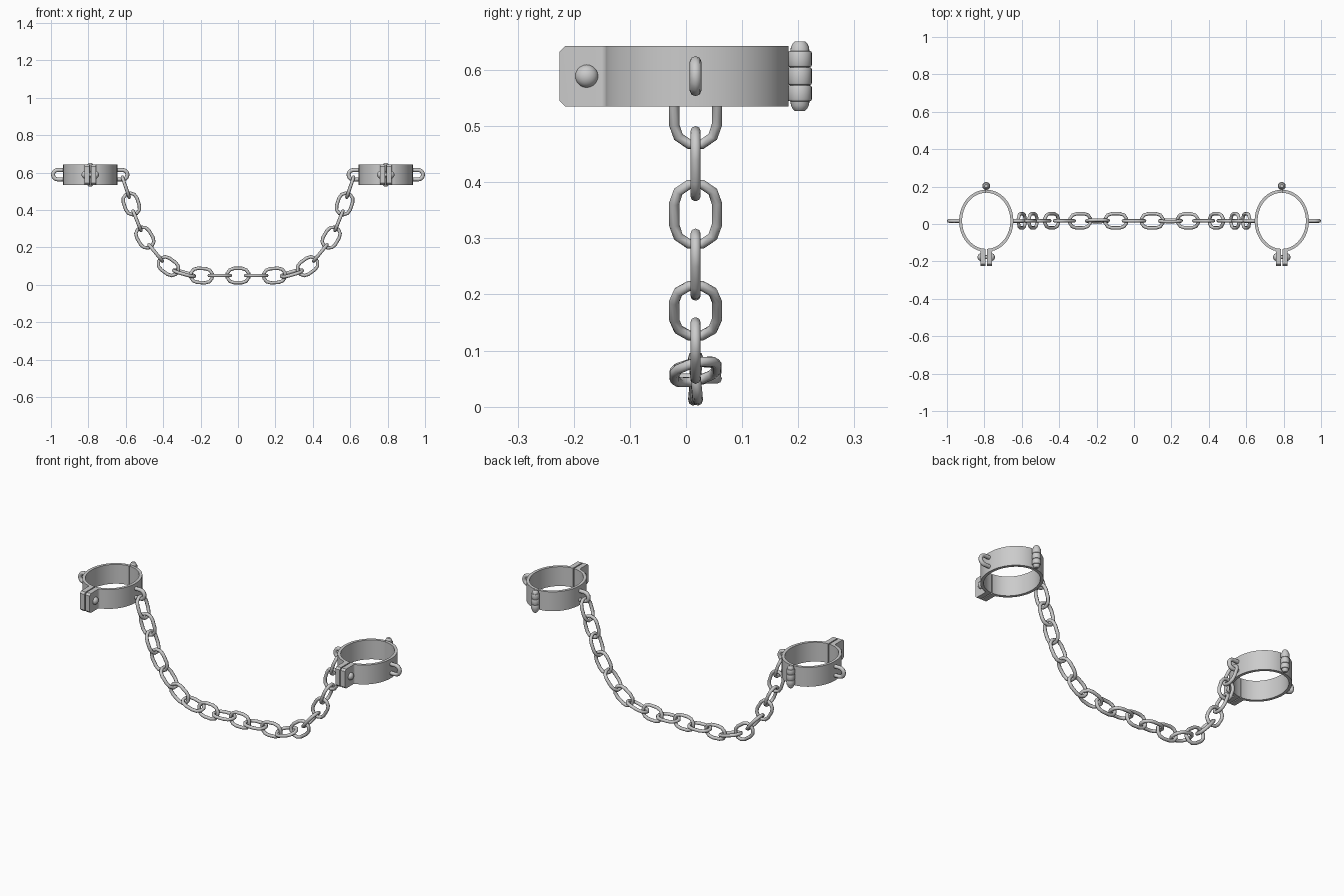
import bpy, bmesh, math
from mathutils import Vector, Matrix

cube = bpy.data.objects.get("Cube")
if cube:
    bpy.data.objects.remove(cube, do_unlink=True)

# One light grey iron for everything
iron = bpy.data.materials.new("light grey iron")
iron.use_nodes = True
COLOUR = (0.6, 0.6, 0.6, 1)
iron.diffuse_color = COLOUR
iron.node_tree.nodes["Principled BSDF"].inputs["Base Color"].default_value = COLOUR

CX, CY, CZ = 0.79, 0.017, 0.589     # cuff centre
RX, RY, WALL = 0.145, 0.166, 0.016  # outer radii and wall of the band
HALF_H = 0.054


def activate(ob):
    bpy.ops.object.select_all(action='DESELECT')
    ob.select_set(True)
    bpy.context.view_layer.objects.active = ob


def add(name, data, angle):
    ob = bpy.data.objects.new(name, data)
    bpy.context.collection.objects.link(ob)
    activate(ob)
    if ob.type == 'CURVE':
        bpy.ops.object.convert(target='MESH')
        ob = bpy.context.view_layer.objects.active
    ob.data.materials.clear()
    ob.data.materials.append(iron)
    bpy.ops.object.shade_smooth_by_angle(angle=math.radians(angle))
    return ob


def mesh_from(name, bm, angle=40):
    bmesh.ops.recalc_face_normals(bm, faces=bm.faces)
    me = bpy.data.meshes.new(name)
    bm.to_mesh(me)
    bm.free()
    return add(name, me, angle)


def rod(name, path, radius, closed):
    """Round wire bent along a path."""
    cu = bpy.data.curves.new(name, 'CURVE')
    cu.dimensions = '3D'
    cu.bevel_depth = radius
    cu.bevel_resolution = 2
    cu.use_fill_caps = not closed
    sp = cu.splines.new('POLY')
    sp.points.add(len(path) - 1)
    for p, co in zip(sp.points, path):
        p.co = (*co, 1)
    sp.use_cyclic_u = closed
    return add(name, cu, 65)


def cuff_half(name, cx, s):
    """Half band running from the hinge to a bolted flange."""
    def arc(rx, ry, a0, a1, n=32):
        return [(rx * math.sin(a0 + (a1 - a0) * i / n),
                 CY + ry * math.cos(a0 + (a1 - a0) * i / n)) for i in range(n + 1)]
    tip, thick, gap, fillet = -0.225, 0.03, 0.003, 0.012
    outline = arc(RX, RY, 0.007, math.pi - math.asin((thick + fillet) / RX))
    fy = outline[-1][1] - fillet
    outline += [(thick + fillet - fillet * math.sin(a), fy + fillet * math.cos(a))
                for a in (math.pi / 2 * i / 6 for i in range(1, 7))]
    outline += [(thick, tip), (gap, tip)]
    outline += arc(RX - WALL, RY - WALL, math.pi - gap / (RX - WALL), 0.007)
    bm = bmesh.new()
    face = bm.faces.new([bm.verts.new((cx + s * x, y, CZ - HALF_H)) for x, y in outline])
    top = bmesh.ops.extrude_face_region(bm, geom=[face])["geom"]
    bmesh.ops.translate(bm, vec=(0, 0, 2 * HALF_H),
                        verts=[g for g in top if isinstance(g, bmesh.types.BMVert)])
    # Chamfered flange corners
    ends = [e for e in bm.edges if all(v.co.y < tip + 0.001 for v in e.verts)
            and abs(e.verts[0].co.z - e.verts[1].co.z) < 0.001]
    bmesh.ops.bevel(bm, geom=ends, offset=0.01, segments=1, affect='EDGES')
    mesh_from(name, bm)


def hinge(name, cx):
    """Turned hinge: three knuckles on a capped pin."""
    half = [(0, 0.062), (0.009, 0.062), (0.013, 0.058), (0.016, 0.052), (0.017, 0.045),
            (0.020, 0.044), (0.0215, 0.041), (0.0215, 0.020), (0.020, 0.017),
            (0.017, 0.016), (0.020, 0.015), (0.0215, 0.012)]
    profile = half + [(r, -z) for r, z in reversed(half)]
    bm = bmesh.new()
    vs = [bm.verts.new((cx + r, 0.203, CZ + z)) for r, z in profile]
    es = [bm.edges.new(p) for p in zip(vs, vs[1:])]
    bmesh.ops.spin(bm, geom=vs + es, cent=(cx, 0.203, 0), axis=(0, 0, 1),
                   angle=2 * math.pi, steps=20)
    bmesh.ops.remove_doubles(bm, verts=bm.verts, dist=0.0001)
    mesh_from(name, bm)


def bolt(name, cx):
    """Bolt through both flanges with a domed head on each side."""
    bm = bmesh.new()
    for s in (-1, 1):
        place = (Matrix.Translation((cx + s * 0.029, -0.177, CZ))
                 @ Matrix.Diagonal((0.85, 1, 1, 1)) @ Matrix.Rotation(math.pi / 2, 4, 'Y'))
        bmesh.ops.create_uvsphere(bm, u_segments=20, v_segments=12, radius=0.0205, matrix=place)
    turn = Matrix.Translation((cx, -0.177, CZ)) @ Matrix.Rotation(math.pi / 2, 4, 'Y')
    bmesh.ops.create_cone(bm, cap_ends=True, segments=12, radius1=0.01, radius2=0.01,
                          depth=0.05, matrix=turn)
    mesh_from(name, bm)


def staple(name, cx, s):
    """U-shaped loop fixed to the side of the band."""
    r = 0.025
    path = [(cx + s * 0.135, CY, CZ + r)]
    for i in range(9):
        a = math.pi / 2 - math.pi * i / 8
        path.append((cx + s * (0.174 + r * math.cos(a)), CY, CZ + r * math.sin(a)))
    path.append((cx + s * 0.135, CY, CZ - r))
    rod(name, path, 0.0108, False)


# Two cuffs
for side, m in (("right", -1), ("left", 1)):
    cx = m * CX
    for part, s in (("inner", -m), ("outer", m)):
        cuff_half(f"{side}_cuff_{part}_half", cx, s)
        staple(f"{side}_cuff_{part}_staple", cx, s)
    hinge(f"{side}_cuff_hinge", cx)
    bolt(f"{side}_cuff_bolt", cx)

# Chain link pattern: long axis x, wide axis y
R, STRAIGHT = 0.038, 0.021
link_path = []
for end in (0, 1):
    for i in range(6):
        a = -math.pi / 2 + end * math.pi + math.pi * i / 5
        link_path.append((R * math.cos(a) + (STRAIGHT if end == 0 else -STRAIGHT),
                          R * math.sin(a), 0))
pattern = rod("chain_link", link_path, 0.0092, True)
link_mesh = pattern.data
bpy.data.objects.remove(pattern, do_unlink=True)

# Hanging chain: link centres from the middle out to one cuff, mirrored
HALF = [(0, 0.05), (0.097, 0.05), (0.195, 0.05), (0.288, 0.062), (0.372, 0.1),
        (0.44, 0.171), (0.498, 0.253), (0.54, 0.343), (0.57, 0.433), (0.6, 0.522)]
ROLL = {2: 6, -2: -6, 3: 13, -3: 8}
centres = [(-x, z) for x, z in HALF[:0:-1]] + HALF
last = len(centres) - 1
for i, (x, z) in enumerate(centres):
    k = i - 9
    (xa, za), (xb, zb) = centres[max(i - 1, 0)], centres[min(i + 1, last)]
    t = Vector((xb - xa, 0, zb - za)).normalized()
    across = Vector((0, 1, 0))
    up = t.cross(across)
    roll = math.radians(ROLL.get(k, 0) + (90 if k % 2 == 0 else 0))
    wide = across * math.cos(roll) + up * math.sin(roll)
    rot = Matrix((t, wide, t.cross(wide))).transposed().to_4x4()
    ob = bpy.data.objects.new(f"chain_link_{i + 1:02d}", link_mesh)
    ob.matrix_world = Matrix.Translation((x, CY, z)) @ rot
    bpy.context.collection.objects.link(ob)
